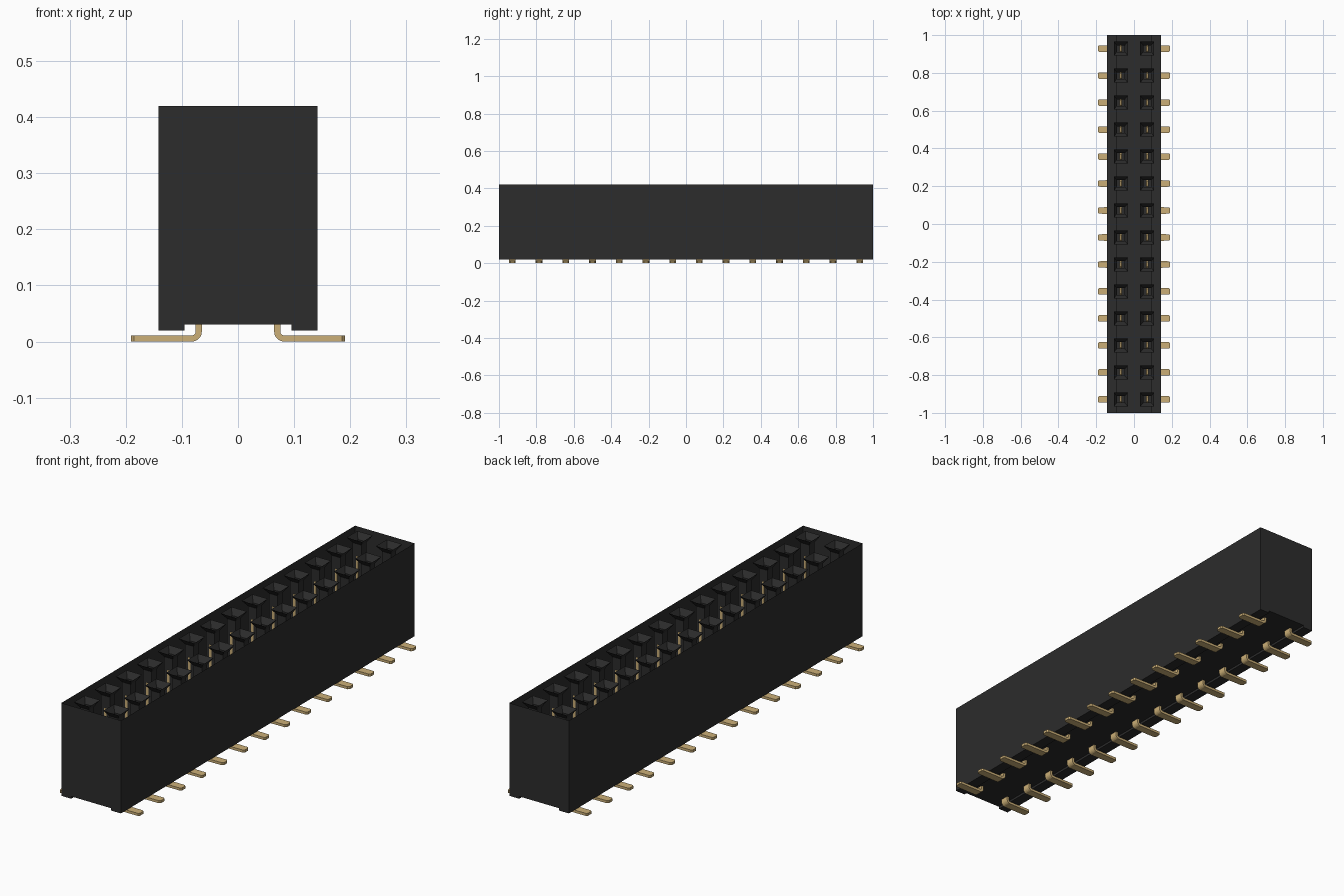
import bpy, bmesh, math

cube = bpy.data.objects.get("Cube")
if cube:
    bpy.data.objects.remove(cube, do_unlink=True)

ROWS, PITCH = 14, 1 / 7
ROW_X = 0.07
HALF_X, HALF_Y, TOP = 0.142, 1.0, 0.42
FLOOR, LIP = 0.03, 0.02


def material(name, rgb):
    m = bpy.data.materials.new(name)
    m.use_nodes = True
    m.diffuse_color = (*rgb, 1)
    bsdf = m.node_tree.nodes["Principled BSDF"]
    bsdf.inputs["Base Color"].default_value = (*rgb, 1)
    bsdf.inputs["Roughness"].default_value = 0.6
    return m


BLACK = material("black plastic", (0.025, 0.025, 0.025))
GOLD = material("gold contact", (0.60, 0.43, 0.185))


def finish(bm, name, mat):
    me = bpy.data.meshes.new(name)
    bm.to_mesh(me)
    bm.free()
    ob = bpy.data.objects.new(name, me)
    me.materials.append(mat)
    bpy.context.collection.objects.link(ob)
    return ob


def loft(bm, rings):
    """Join equal-sized rings of points with quads; return the vertex rings."""
    vs = [[bm.verts.new(p) for p in r] for r in rings]
    for a, b in zip(vs, vs[1:]):
        n = len(a)
        for i in range(n):
            bm.faces.new((a[i], a[(i + 1) % n], b[(i + 1) % n], b[i]))
    return vs


def rect(cx, cy, hx, hy, z):
    return [(cx + sx * hx, cy + sy * hy, z)
            for sx, sy in ((-1, -1), (1, -1), (1, 1), (-1, 1))]


# Housing: thin open-topped shell with a raised strip between two foot lips
profile = [(-HALF_X, TOP), (-HALF_X, LIP), (-0.095, LIP), (-0.095, FLOOR),
           (0.095, FLOOR), (0.095, LIP), (HALF_X, LIP), (HALF_X, TOP)]
bm = bmesh.new()
front = [bm.verts.new((x, -HALF_Y, z)) for x, z in profile]
back = [bm.verts.new((x, HALF_Y, z)) for x, z in profile]
for i in range(len(profile) - 1):
    bm.faces.new((front[i], back[i], back[i + 1], front[i + 1]))
bm.faces.new(front)
bm.faces.new(back[::-1])
finish(bm, "housing", BLACK)

# Sockets: square funnel mouths leading into narrow square tubes
bm = bmesh.new()
for i in range(ROWS):
    y = (i - (ROWS - 1) / 2) * PITCH
    for x in (-ROW_X, ROW_X):
        loft(bm, [rect(x, y, 0.037, 0.037, TOP),
                  rect(x, y, 0.021, 0.0175, TOP - 0.025),
                  rect(x, y, 0.021, 0.0175, FLOOR)])
finish(bm, "sockets", BLACK)


# Contacts: flat strip running down the socket and bending outward into a foot
def contact_rings(side, y):
    t, r, foot_z = 0.0055, 0.012, 0.0065
    # each station: x, z, tangent angle from straight down, half thickness, half width
    path = [(ROW_X, 0.35, 0, 0.003, 0.012), (ROW_X, 0.342, 0, t, 0.018)]
    for k in range(6):
        a = k / 5 * math.pi / 2
        path.append((ROW_X + r * (1 - math.cos(a)),
                     foot_z + r * (1 - math.sin(a)), a, t, 0.018))
    path += [(0.185, foot_z, math.pi / 2, t, 0.017),
             (0.191, foot_z, math.pi / 2, t, 0.011)]
    rings = []
    for x, z, a, h, w in path:
        nx, nz = math.cos(a) * h, math.sin(a) * h
        rings.append([(side * (x + s * nx), y + q * w, z + s * nz)
                      for s, q in ((-1, -1), (1, -1), (1, 1), (-1, 1))])
    return rings


for side, name in ((1, "left_contacts"), (-1, "right_contacts")):
    bm = bmesh.new()
    for i in range(ROWS):
        vs = loft(bm, contact_rings(side, (i - (ROWS - 1) / 2) * PITCH))
        bm.faces.new(vs[0])
        bm.faces.new(vs[-1])
    # drop the feet exactly onto the ground
    low = min(v.co.z for v in bm.verts)
    for v in bm.verts:
        v.co.z -= low
    bmesh.ops.recalc_face_normals(bm, faces=bm.faces)
    finish(bm, name, GOLD)
